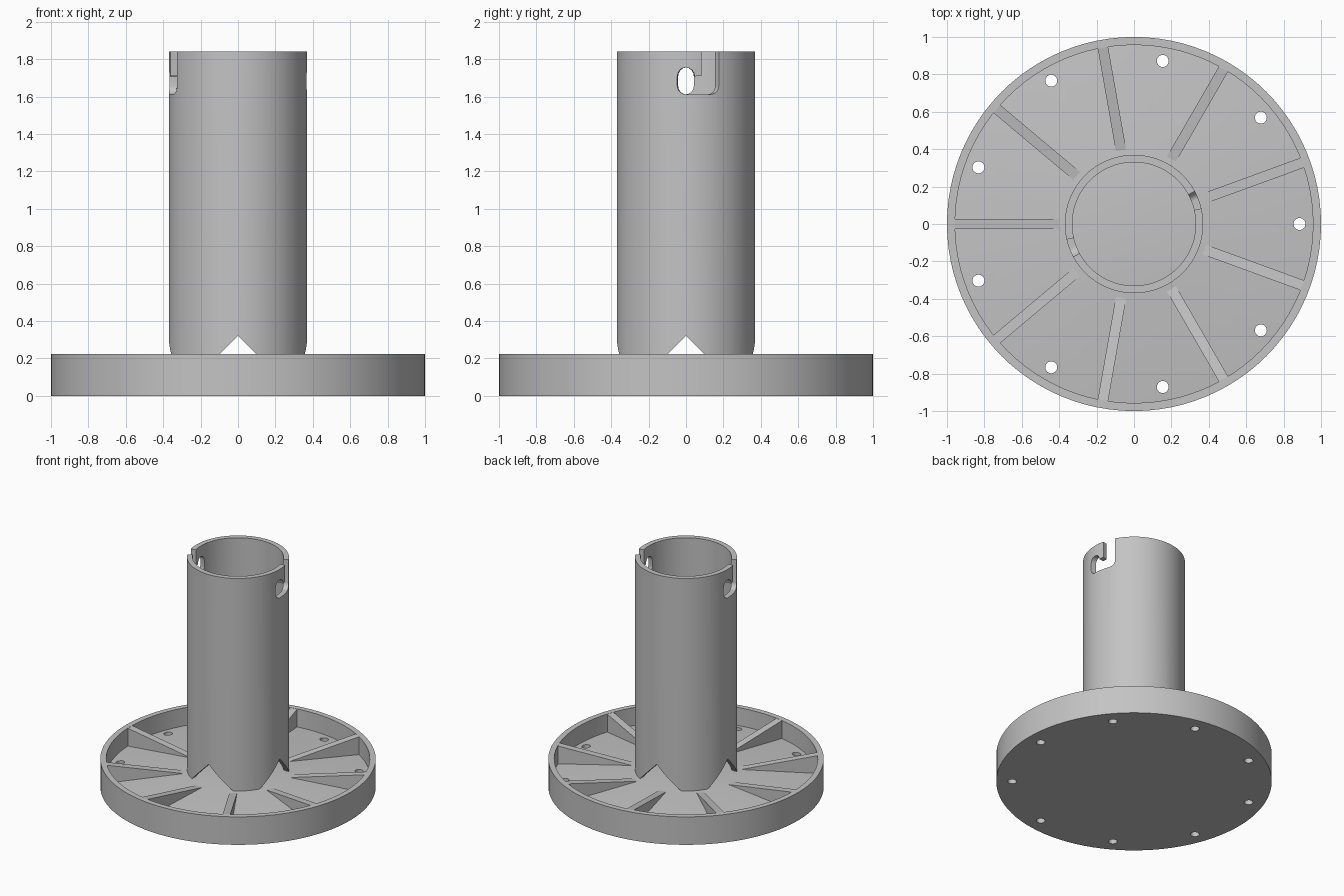
import bpy, bmesh, math
from math import sin, cos, radians, pi

cube = bpy.data.objects.get("Cube")
if cube:
    bpy.data.objects.remove(cube, do_unlink=True)

grey = bpy.data.materials.new("plain grey")
grey.use_nodes = True
grey.diffuse_color = (0.55, 0.55, 0.55, 1)
grey.node_tree.nodes["Principled BSDF"].inputs["Base Color"].default_value = (0.55, 0.55, 0.55, 1)


def add_object(name, bm):
    bmesh.ops.recalc_face_normals(bm, faces=bm.faces)
    mesh = bpy.data.meshes.new(name)
    bm.to_mesh(mesh)
    bm.free()
    mesh.materials.append(grey)
    obj = bpy.data.objects.new(name, mesh)
    bpy.context.collection.objects.link(obj)
    return obj


def lathe(name, profile, closed=False, steps=96):
    """Spin a profile of (radius, height) points around the z axis."""
    bm = bmesh.new()
    verts = [bm.verts.new((r, 0, z)) for r, z in profile]
    pairs = list(zip(verts, verts[1:]))
    if closed:
        pairs.append((verts[-1], verts[0]))
    edges = [bm.edges.new(p) for p in pairs]
    bmesh.ops.spin(bm, geom=verts + edges, cent=(0, 0, 0), axis=(0, 0, 1),
                   angle=2 * pi, steps=steps, use_merge=True)
    bmesh.ops.remove_doubles(bm, verts=bm.verts, dist=1e-5)
    return add_object(name, bm)


def prism(name, near, far):
    """Join two matching outlines into a closed solid."""
    bm = bmesh.new()
    a = [bm.verts.new(p) for p in near]
    b = [bm.verts.new(p) for p in far]
    bm.faces.new(a)
    bm.faces.new(b[::-1])
    for i in range(len(a)):
        j = (i + 1) % len(a)
        bm.faces.new((a[i], b[i], b[j], a[j]))
    return add_object(name, bm)


def activate(obj):
    bpy.ops.object.select_all(action='DESELECT')
    obj.select_set(True)
    bpy.context.view_layer.objects.active = obj


def cut(obj, cutter):
    cutter.hide_render = True
    mod = obj.modifiers.new("cut", 'BOOLEAN')
    mod.operation = 'DIFFERENCE'
    mod.solver = 'EXACT'
    mod.object = cutter
    activate(obj)
    bpy.ops.object.modifier_apply(modifier=mod.name)
    bpy.data.objects.remove(cutter, do_unlink=True)


def smooth(obj):
    activate(obj)
    bpy.ops.object.shade_smooth_by_angle(angle=radians(30))


# Round base: flat underside, raised rim and gently coned floor
RIM_IN, RIM_TOP = 0.957, 0.224
base = lathe("base", [(0, 0), (1, 0), (1, RIM_TOP), (RIM_IN, RIM_TOP),
                      (RIM_IN, 0.08), (0.37, 0.137), (0, 0.15)])

# Nine screw holes through the floor
bm = bmesh.new()
for k in range(9):
    ring = bmesh.ops.create_cone(bm, cap_ends=True, segments=24, radius1=0.032,
                                 radius2=0.032, depth=0.6)
    a = radians(40 * k)
    bmesh.ops.translate(bm, verts=ring["verts"], vec=(0.885 * cos(a), 0.885 * sin(a), 0))
cut(base, add_object("hole_cutter", bm))
smooth(base)

# Nine ribs that slope from the rim down to the floor
side = [(0.40, 0.05), (0.958, 0.05), (0.958, RIM_TOP - 0.001), (0.40, 0.134)]
for k in range(9):
    rib = prism(f"rib_{k + 1}", [(r, -0.028, z) for r, z in side],
                [(r, 0.028, z) for r, z in side])
    rib.rotation_euler.z = radians(20 + 40 * k)

# Tube standing on the base
TOP = 1.84
tube = lathe("tube", [(0.37, 0.1), (0.37, TOP), (0.33, TOP), (0.33, 0.1)], closed=True)

# V notches at the foot, on all four sides
vee = [(-0.24, 0.08), (0.24, 0.08), (0, 0.32)]
for turn in (0, 90):
    notch = prism("notch_cutter", [(x, -1, z) for x, z in vee], [(x, 1, z) for x, z in vee])
    notch.rotation_euler.z = radians(turn)
    cut(tube, notch)


# Hooked locking slots at the mouth, outlined as (angle, height)
def arc(angle, z, width, height, start, end, n=8):
    turns = [radians(start + (end - start) * i / n) for i in range(n + 1)]
    return [(angle + width * cos(t), z + height * sin(t)) for t in turns]


slot = [(13, 2), (13, 1.71)]
slot += arc(0, 1.708, 7.3, 0.047, 0, 180)
slot += arc(0, 1.659, 7.3, 0.047, 180, 270)
slot += arc(21, 1.659, 7.3, 0.047, 270, 360)
slot += [(28.3, 2)]


def wrap(radius):
    return [(radius * cos(radians(a)), radius * sin(radians(a)), z) for a, z in slot]


for turn in (0, 180):
    hook = prism("slot_cutter", wrap(0.27), wrap(0.45))
    hook.rotation_euler.z = radians(turn)
    cut(tube, hook)
smooth(tube)
